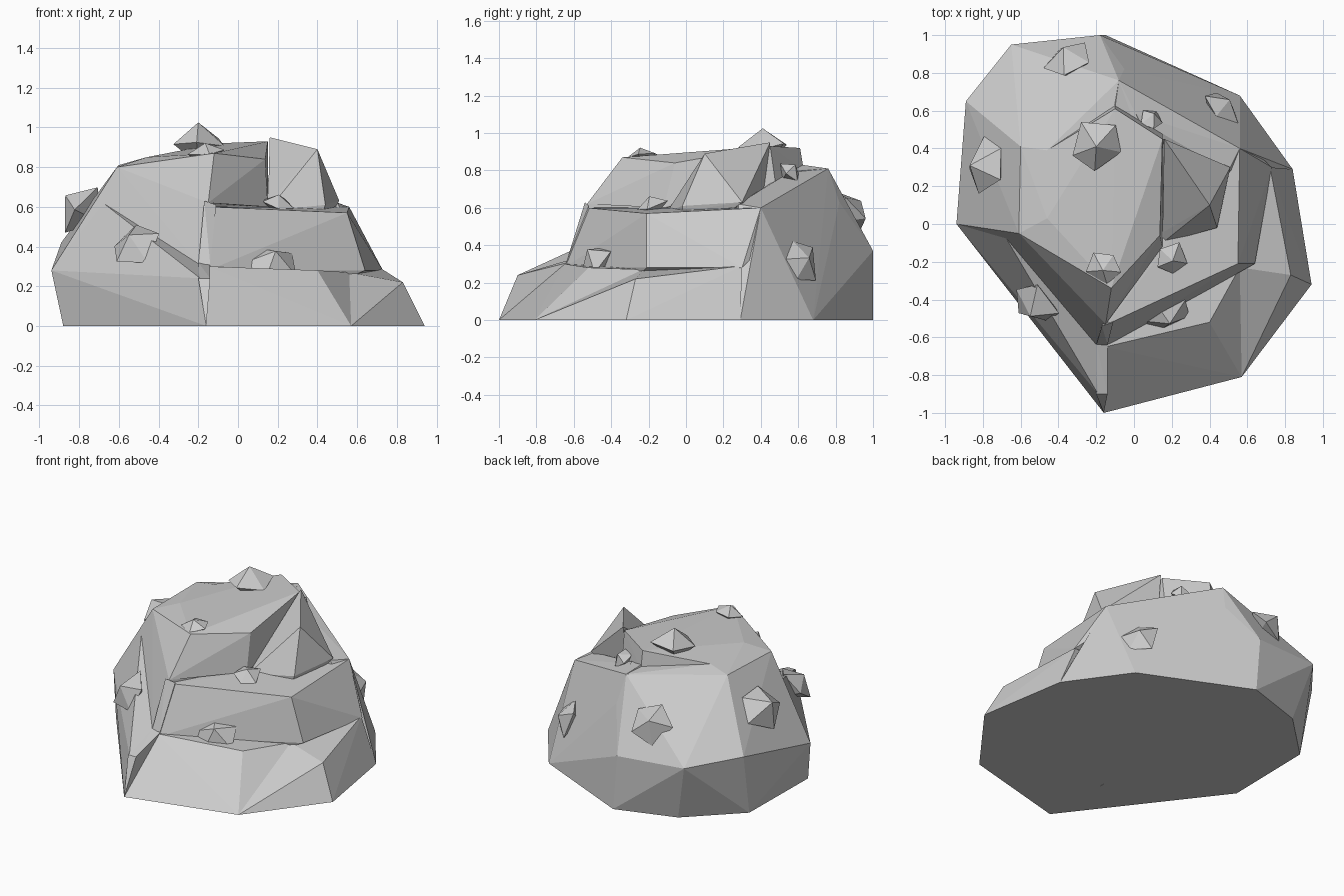
import bpy, bmesh, math, random
from mathutils import Vector

if "Cube" in bpy.data.objects:
    bpy.data.objects.remove(bpy.data.objects["Cube"])

random.seed(4)


def hull(name, pts):
    """Flat-faced stone block wrapped around a few corner points."""
    bm = bmesh.new()
    for p in pts:
        bm.verts.new(p)
    res = bmesh.ops.convex_hull(bm, input=bm.verts[:])
    junk = {g for g in res["geom_interior"] + res["geom_unused"]
            if isinstance(g, bmesh.types.BMVert)}
    bmesh.ops.delete(bm, geom=list(junk), context='VERTS')
    bmesh.ops.recalc_face_normals(bm, faces=bm.faces[:])
    me = bpy.data.meshes.new(name)
    bm.to_mesh(me)
    bm.free()
    ob = bpy.data.objects.new(name, me)
    bpy.context.collection.objects.link(ob)
    return ob


# Corners shared by several blocks
FRONT, FRONT_R, RIGHT = (-.16, -1, 0), (.57, -.81, 0), (.94, -.32, 0)
RIGHT_B, BACK_R, BACK = (.84, .29, 0), (.56, .68, 0), (-.15, 1, 0)
LEFT, LEFT_MID, LEFT_UP = (-.88, -.06, 0), (-.94, 0, .28), (-.68, -.07, .62)
BACK_MID, BACK_UP, BACK_RIM = (-.18, 1, .37), (-.05, .82, .63), (-.08, .76, .81)
SHOULDER, CREST = (.56, .4, .6), (.15, .45, .93)
PROW, PROW_TOP, NOTCH = (-.15, -.53, .62), (-.12, -.34, .87), (.15, -.12, .6)
TOP_L, TOP_LB = (-.46, .03, .85), (-.46, .39, .84)

# Large left and back mass with the pointed prow
hull("main_rock", [
    (-.2, -.6, 0), LEFT, (-.87, .56, 0), (-.55, .87, 0), BACK, (.05, .4, 0),
    LEFT_MID, (-.89, .65, .42), (-.65, .95, .39), BACK_MID,
    (-.2, -.64, .31), LEFT_UP, (-.69, .42, .66), BACK_UP, PROW,
    (-.61, -.05, .8), (-.6, .41, .81), BACK_RIM, TOP_L, PROW_TOP, TOP_LB,
    (.1, -.1, .6), (.1, .4, .78)])

# Flared foot at the front left
hull("left_foot", [FRONT, LEFT, LEFT_MID, LEFT_UP, (-.19, -.9, .24),
                   (-.19, -.64, .31), (-.16, -.6, 0), (-.3, 0, 0), (-.3, 0, .4)])

# Raised plateau on top, stepping up at the back
hull("top_plateau", [PROW_TOP, PROW, NOTCH, (.137, -.06, .84), CREST,
                     (-.1, .61, .92), (-.1, .63, .8),
                     TOP_L, TOP_LB, (.15, .48, .72), (-.3, .3, .6)])

# Back right flank with sloping roof
hull("back_flank", [BACK, BACK_R, RIGHT_B, (0, 0, 0), BACK_MID, BACK_UP, BACK_RIM,
                    SHOULDER, (-.1, .62, .83), (.15, .45, .73), (.5, .28, .62)])

# Low sloping skirt: front face and right face meeting in a crease
hull("lower_tier_front", [FRONT, FRONT_R, (-.2, .3, 0), (-.15, -.65, .3),
                          (.46, -.54, .16), (.4, -.52, .28), (.56, -.23, .27),
                          (0, .2, .29), (.56, .2, 0)])
hull("lower_tier_right", [FRONT_R, RIGHT, RIGHT_B, (0, .2, 0), (.56, -.23, .27),
                          (.83, -.27, .22), (.72, .3, .29), (0, .2, .29)])

# Middle step with a flat shelf
hull("middle_tier", [(-.15, -.65, .28), (.57, -.24, .25), (.64, -.21, .28), (.73, .3, .28),
                     (.6, .42, .4), (-.2, .3, .28), (-.14, -.53, .6),
                     (.55, -.21, .57), SHOULDER, (0, .2, .61)])

# Right-hand summit block
hull("summit_block", [(.15, -.1, .58), (.43, -.02, .58), (.49, .26, .6), (.15, .4, .58),
                      (.16, -.04, .63), (.44, -.02, .61), (.49, .26, .63), (.51, .3, .63),
                      (.4, .1, .89), (.16, .45, .95)])

# Thin ribs running down the front corner
hull("front_rib_lower", [FRONT, (-.2, -.9, .24), (-.14, -.9, .24),
                         (-.2, -.63, .32), (-.14, -.62, .31), (-.17, -.6, .1)])
hull("front_rib_upper", [(-.2, -.64, .31), (-.14, -.64, .31), (-.17, -.54, .63),
                         (-.11, -.52, .61), (-.15, -.45, .3)])


def stone(i, centre, out, r, depth):
    """Irregular five-sided double pyramid pushed out of the surface."""
    c, n = Vector(centre), Vector(out).normalized()
    u = n.orthogonal().normalized()
    v = n.cross(u)
    pts = [c + n * r * depth, c - n * r * depth]
    spin = random.uniform(0, 6)
    for k in range(5):
        a = spin + k * math.tau / 5 + random.uniform(-.15, .15)
        pts.append(c + (u * math.cos(a) + v * math.sin(a)) * r * random.uniform(.9, 1.1)
                   + n * r * random.uniform(-.1, .25))
    hull("small_stone_%d" % i, pts)


# Small stones stuck to the faces
for i, (c, n, r, d) in enumerate([
        ((-.51, -.42, .4), (-.4, -.7, .6), .14, .7),
        ((.17, -.47, .31), (.2, -.6, .7), .13, .7),
        ((-.78, .31, .59), (-.8, 0, .6), .15, .75),
        ((-.35, .86, .58), (-.25, .8, .6), .14, .7),
        ((.46, .6, .31), (.6, .75, .3), .13, .6),
        ((-.2, .41, .92), (0, 0, 1), .14, .75),
        ((.09, .55, .79), (.3, .6, .7), .07, .8),
        ((.2, -.18, .61), (.1, -.3, 1), .09, .6),
        ((-.16, -.23, .87), (-.1, -.3, 1), .09, .6)]):
    stone(i, c, n, r, d)
